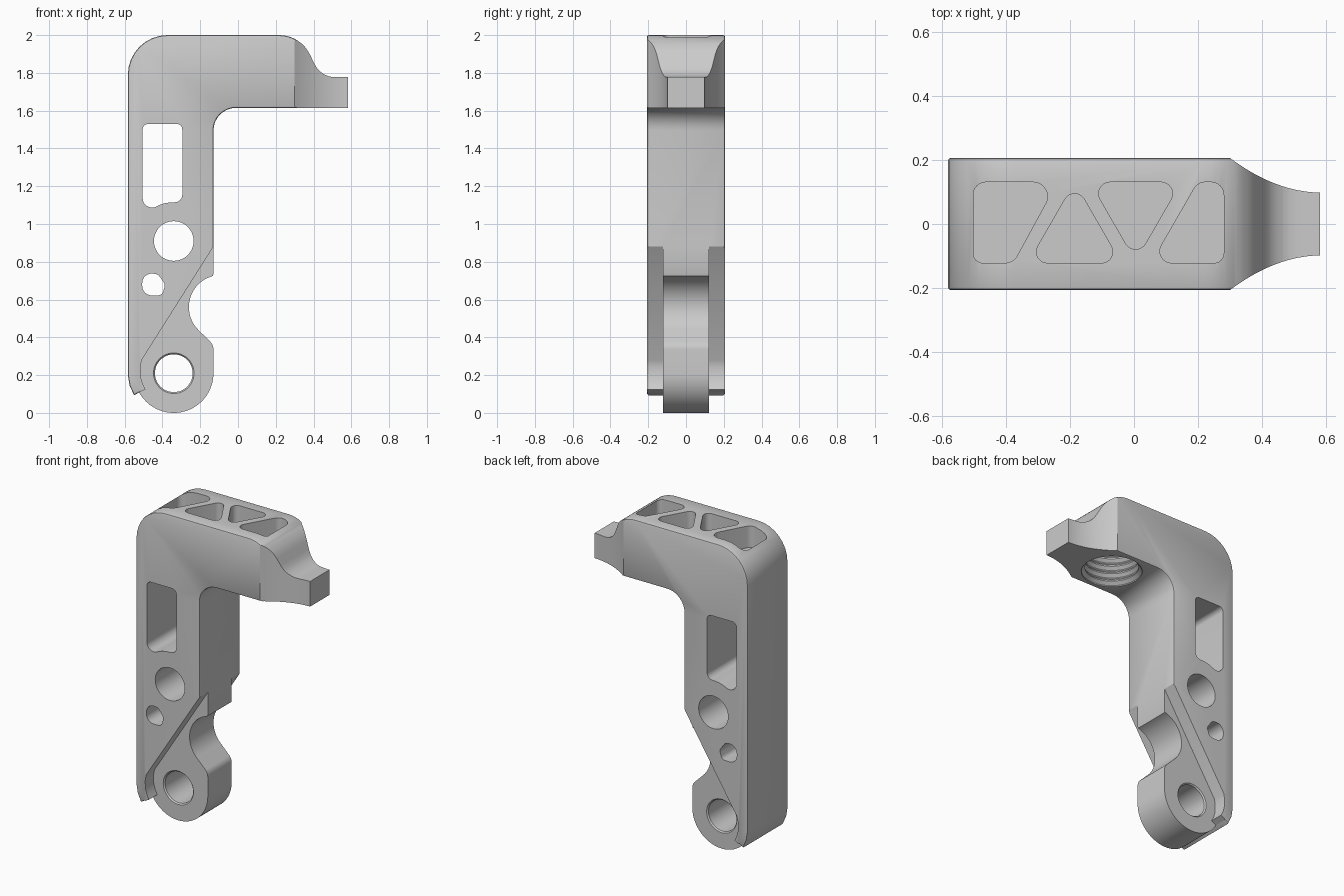
import bpy, bmesh
from math import sin, cos, tan, radians, pi
from mathutils import Vector

if "Cube" in bpy.data.objects:
    bpy.data.objects.remove(bpy.data.objects["Cube"])


def arc(cx, cy, r, a0, a1, n=24):
    return [(cx + r * cos(radians(a0 + (a1 - a0) * i / n)),
             cy + r * sin(radians(a0 + (a1 - a0) * i / n))) for i in range(n + 1)]


def fillet(pts, n=8):
    """Closed outline; points given as (x, y, radius) get a rounded corner."""
    out = []
    for i, p in enumerate(pts):
        if len(p) == 2:
            out.append(p)
            continue
        c = Vector(p[:2])
        a = (Vector(pts[i - 1][:2]) - c).normalized()
        b = (Vector(pts[(i + 1) % len(pts)][:2]) - c).normalized()
        half = a.angle(b) / 2
        centre = c + (a + b).normalized() * p[2] / sin(half)
        t = p[2] / tan(half)
        u, v = c + a * t - centre, c + b * t - centre
        ang = u.angle_signed(v)
        for k in range(n + 1):
            s = -ang * k / n
            out.append((centre.x + u.x * cos(s) - u.y * sin(s),
                        centre.y + u.x * sin(s) + u.y * cos(s)))
    return out


def finish(name, bm):
    bmesh.ops.recalc_face_normals(bm, faces=bm.faces[:])
    me = bpy.data.meshes.new(name)
    bm.to_mesh(me)
    bm.free()
    ob = bpy.data.objects.new(name, me)
    bpy.context.collection.objects.link(ob)
    return ob


def prism(name, pts, axis, lo, hi, bevel=0):
    """Extrude an outline along y (outline in xz) or z (outline in xy)."""
    bm = bmesh.new()
    place = (lambda p, d: (p[0], d, p[1])) if axis == 'y' else (lambda p, d: (p[0], p[1], d))
    a = [bm.verts.new(place(p, lo)) for p in pts]
    b = [bm.verts.new(place(p, hi)) for p in pts]
    caps = [bm.faces.new(a), bm.faces.new(b)]
    for i in range(len(pts)):
        bm.faces.new((a[i - 1], a[i], b[i], b[i - 1]))
    bmesh.ops.recalc_face_normals(bm, faces=bm.faces[:])
    if bevel:
        edges = list({e for f in caps for e in f.edges})
        bmesh.ops.bevel(bm, geom=edges, offset=bevel, segments=2, profile=0.5, affect='EDGES')
    return finish(name, bm)


def lathe(name, prof, axis, cx, c2, n=48):
    """Closed turned solid from (radius, height) pairs, along y or z."""
    bm = bmesh.new()
    rings = []
    for r, h in prof:
        ring = []
        for i in range(n):
            u, v = cx + r * cos(2 * pi * i / n), c2 + r * sin(2 * pi * i / n)
            ring.append(bm.verts.new((u, h, v) if axis == 'y' else (u, v, h)))
        rings.append(ring)
    for a, b in zip(rings, rings[1:]):
        for i in range(n):
            bm.faces.new((a[i - 1], a[i], b[i], b[i - 1]))
    bm.faces.new(rings[0])
    bm.faces.new(rings[-1])
    return finish(name, bm)


# Main bracket: full side outline extruded across the width
outline = [(-.55, .093), (-.574, .145), (-.583, .2), (-.583, 2, .21),
           (.33, 2, .18), (.44, 1.777, .12), (.583, 1.777), (.583, 1.615),
           (-.13, 1.615, .12), (-.13, .735)]
outline += arc(-.09, .56, .17, 105, 225)            # latch notch
outline += [(-.13, .36, .06)]
outline += arc(-.34, .21, .21, 0, -151, 36)         # pivot eye
body = prism("bracket_body", fillet(outline), 'y', -.207, .207, .01)

cutters = []

# Side reliefs that leave the narrow pivot tongue, and the nose taper
relief = [(.06, 1.18), (-.51, .28), (-.517, .24), (-.515, .19), (-.505, .155), (-.49, .125),
          (-.55, .093), (-.7, .013), (-.7, -.1), (.06, -.1)]
xs = [.3 + .29 * i / 14 for i in range(15)]
taper = [(.29, .217)] + [(x, .098 + .109 * ((.59 - x) / .29) ** 2) for x in xs]
taper += [(.7, .097), (.7, .3), (.29, .3)]
for s in (-1, 1):
    cutters.append(prism("relief_cut", relief, 'y', s * .122, s * .3))
    cutters.append(prism("taper_cut", [(x, s * y) for x, y in taper], 'z', 1.5, 2.1))

# Side windows and holes
slot = [(-.505, 1.53, .03), (-.295, 1.53, .03), (-.295, 1.115, .04)]
slot += arc(-.34, .91, .205, 90, 113, 6) + [(-.505, 1.055, .05)]
cutters.append(prism("slot_cut", fillet(slot), 'y', -.3, .3))
blob = [(-.507, .742, .05), (-.425, .735, .035), (-.385, .68, .03), (-.402, .622, .03), (-.507, .622, .05)]
cutters.append(prism("small_hole_cut", fillet(blob), 'y', -.3, .3))
cutters.append(lathe("upper_hole_cut", [(.105, -.3), (.105, .3)], 'y', -.34, .91))
cutters.append(lathe("pivot_hole_cut", [(.115, -.13), (.1, -.114), (.1, .114), (.115, .13)], 'y', -.34, .21))

# Truss pockets in the top
pockets = [
    [(-.503, .131, .04), (-.24, .131, .045), (-.378, -.122, .045), (-.503, -.122, .03)],
    [(-.331, -.122, .035), (-.186, .13, .035), (-.041, -.122, .035)],
    [(-.137, .131, .036), (.147, .131, .036), (.005, -.115, .036)],
    [(.054, -.122, .037), (.2, .131, .04), (.281, .131, .04), (.281, -.122, .03)],
]
for p in pockets:
    cutters.append(prism("pocket_cut", fillet(p), 'z', 1.86, 2.1))

# Threaded blind hole under the arm
thread = [(.178, 1.55), (.178, 1.622)]
for k in range(4):
    z = 1.622 + .05 * k
    thread += [(.157, z + .018), (.157, z + .026), (.175, z + .044), (.175, z + .05)]
cutters.append(lathe("thread_cut", thread, 'z', .17, 0))

# Apply every cut, then drop the cutters
for c in cutters:
    c.hide_render = True
    m = body.modifiers.new("cut", 'BOOLEAN')
    m.operation, m.solver, m.object = 'DIFFERENCE', 'EXACT', c
bpy.context.view_layer.objects.active = body
body.select_set(True)
for m in list(body.modifiers):
    bpy.ops.object.modifier_apply(modifier=m.name)
for c in cutters:
    bpy.data.objects.remove(c, do_unlink=True)
bpy.ops.object.select_all(action='DESELECT')
body.select_set(True)
bpy.ops.object.shade_smooth_by_angle(angle=radians(25))
